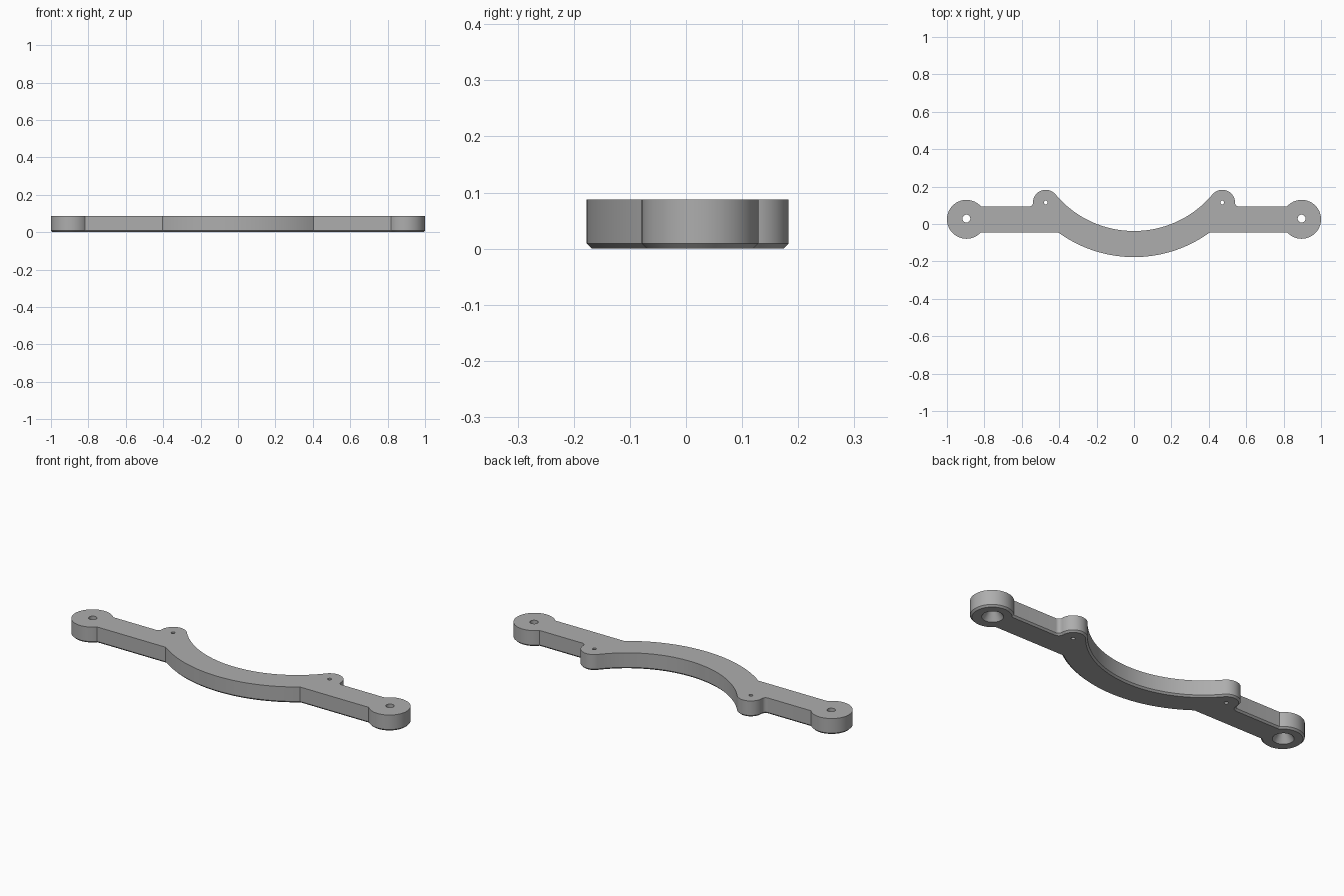
import bpy, bmesh
from math import sin, cos, asin, atan2, sqrt, pi, hypot

cube = bpy.data.objects.get("Cube")
if cube:
    bpy.data.objects.remove(cube, do_unlink=True)

# Main dimensions
HEIGHT, CHAMFER = 0.088, 0.009
BAR_LOW, BAR_HIGH = -0.045, 0.094
END_X, END_Y, END_R = 0.896, 0.025, 0.104
LUG_X, LUG_Y, LUG_R, FILLET = 0.472, 0.115, 0.068, 0.02
ARC_Y, OUTER_R = 0.51, 0.687
INNER_R = hypot(LUG_X, ARC_Y - LUG_Y) - LUG_R

gray = bpy.data.materials.new("plain gray")
gray.use_nodes = True
color = (0.42, 0.42, 0.42, 1)
gray.diffuse_color = color
gray.node_tree.nodes["Principled BSDF"].inputs["Base Color"].default_value = color


def arc(cx, cy, r, start, end, steps):
    angles = [start + (end - start) * i / steps for i in range(steps + 1)]
    return [(cx + r * cos(a), cy + r * sin(a)) for a in angles]


def make_object(name, bm):
    mesh = bpy.data.meshes.new(name)
    bmesh.ops.recalc_face_normals(bm, faces=bm.faces)
    bm.to_mesh(mesh)
    bm.free()
    mesh.materials.append(gray)
    obj = bpy.data.objects.new(name, mesh)
    bpy.context.collection.objects.link(obj)
    return obj


def lathe(name, x, y, profile, sides=32):
    """Closed turned solid from (radius, z) pairs, low to high."""
    bm = bmesh.new()
    rings = [[bm.verts.new((px, py, z)) for px, py in arc(x, y, r, 0, 2 * pi, sides)[:-1]]
             for r, z in profile]
    for low, high in zip(rings, rings[1:]):
        for i in range(sides):
            j = (i + 1) % sides
            bm.faces.new((low[i], low[j], high[j], high[i]))
    bm.faces.new(rings[0])
    bm.faces.new(rings[-1])
    return make_object(name, bm)


# Right half of the outline: lower bow, round end, fillet, lug, inner bow
low_a = asin((BAR_LOW - END_Y) / END_R)
high_a = asin((BAR_HIGH - END_Y) / END_R)
fillet_y = BAR_HIGH + FILLET
fillet_x = LUG_X + sqrt((LUG_R + FILLET) ** 2 - (fillet_y - LUG_Y) ** 2)
lug_a = atan2(fillet_y - LUG_Y, fillet_x - LUG_X)
bow_a = atan2(LUG_Y - ARC_Y, LUG_X)
half = arc(0, ARC_Y, OUTER_R, -pi / 2, asin((BAR_LOW - ARC_Y) / OUTER_R), 24)
half += arc(END_X, END_Y, END_R, -pi - low_a, pi - high_a, 48)
half += arc(fillet_x, fillet_y, FILLET, -pi / 2, lug_a - pi, 8)
half += arc(LUG_X, LUG_Y, LUG_R, lug_a, bow_a + pi, 24)
half += arc(0, ARC_Y, INNER_R, bow_a, -pi / 2, 32)[1:]
outline = half + [(-x, y) for x, y in reversed(half[1:-1])]

# Bracket body with a chamfered lower rim
bm = bmesh.new()
base = bm.faces.new([bm.verts.new((x, y, CHAMFER)) for x, y in outline])
top = bmesh.ops.extrude_face_region(bm, geom=[base], use_keep_orig=True)["geom"]
bmesh.ops.translate(bm, vec=(0, 0, HEIGHT - CHAMFER),
                    verts=[v for v in top if isinstance(v, bmesh.types.BMVert)])
bmesh.ops.recalc_face_normals(bm, faces=bm.faces)
bmesh.ops.inset_region(bm, faces=[base], thickness=CHAMFER, use_even_offset=True)
for v in base.verts:
    v.co.z = 0
bracket = make_object("bracket", bm)

# Countersunk end holes and small lug holes
screw = [(0.062, -0.01), (0.052, 0), (0.021, 0.045), (0.021, 0.1)]
pin = [(0.01, -0.01), (0.01, 0.1)]
cutters = []
for side, s in (("left", 1), ("right", -1)):
    cutters.append(lathe(side + "_screw_hole", s * END_X, END_Y + 0.004, screw))
    cutters.append(lathe(side + "_pin_hole", s * LUG_X, LUG_Y, pin, 20))

bpy.ops.object.select_all(action='DESELECT')
bpy.context.view_layer.objects.active = bracket
bracket.select_set(True)
for cutter in cutters:
    cutter.hide_render = True
    mod = bracket.modifiers.new(cutter.name, 'BOOLEAN')
    mod.operation, mod.solver, mod.object = 'DIFFERENCE', 'EXACT', cutter
    bpy.ops.object.modifier_apply(modifier=mod.name)
    bpy.data.objects.remove(cutter, do_unlink=True)

bpy.ops.object.shade_smooth_by_angle(angle=0.5)
